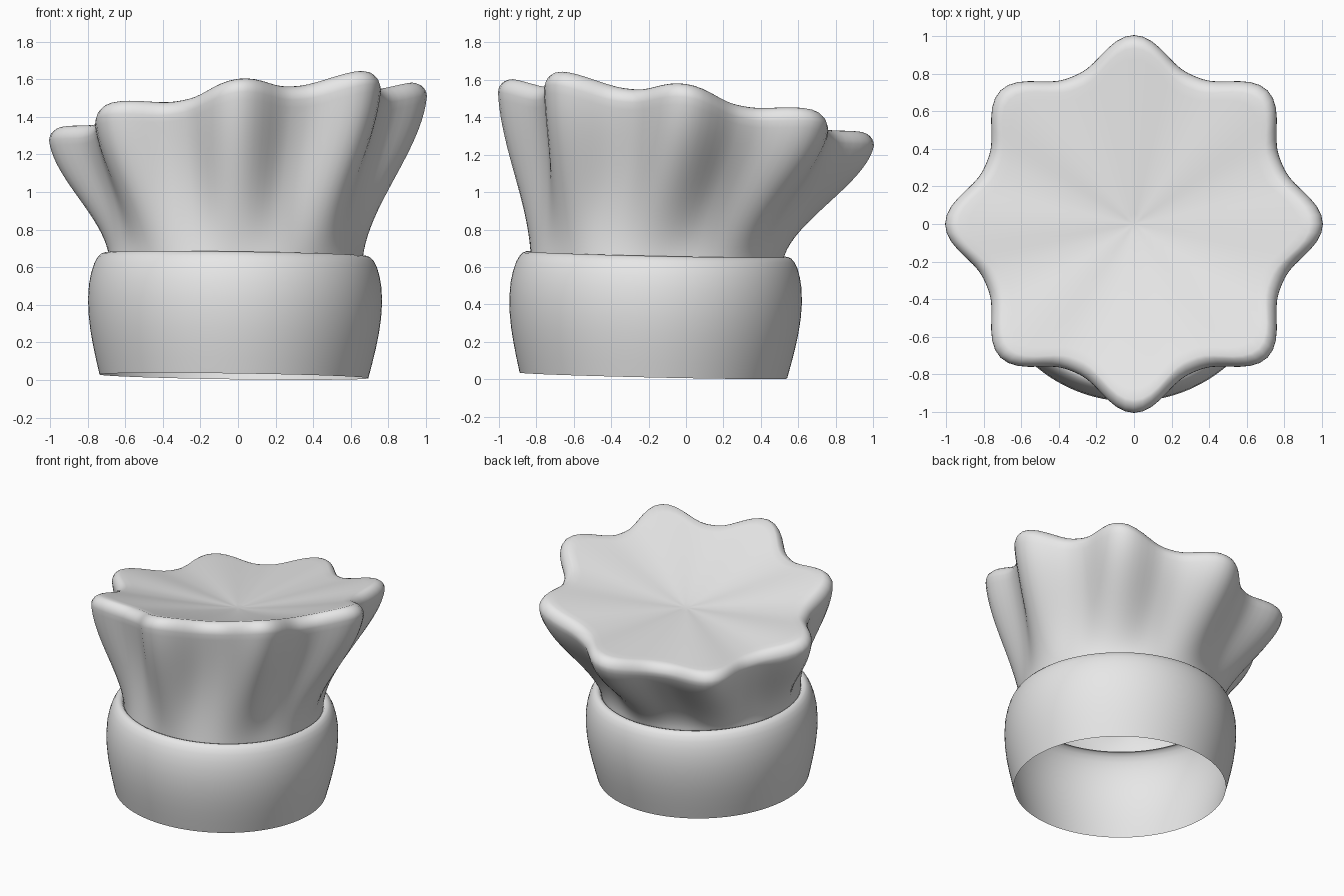
import bpy
import bmesh
from math import cos, sin, pi, tau

old = bpy.data.objects.get("Cube")
if old:
    bpy.data.objects.remove(old)

SEGMENTS = 128
FOLDS = 8

# Single cloth colour
cloth = bpy.data.materials.new("light_grey_cloth")
cloth.use_nodes = True
cloth.diffuse_color = (0.8, 0.8, 0.8, 1)
cloth.node_tree.nodes["Principled BSDF"].inputs["Base Color"].default_value = (0.8, 0.8, 0.8, 1)


def skin(name, rings, centre=None):
    """Bridge closed rings of points into a smooth surface, with an optional centre cap."""
    bm = bmesh.new()
    loops = [[bm.verts.new(p) for p in ring] for ring in rings]
    for low, high in zip(loops, loops[1:]):
        for i in range(SEGMENTS):
            j = (i + 1) % SEGMENTS
            bm.faces.new((low[i], low[j], high[j], high[i]))
    if centre:
        tip = bm.verts.new(centre)
        for i in range(SEGMENTS):
            bm.faces.new((loops[-1][i], loops[-1][(i + 1) % SEGMENTS], tip))
    for face in bm.faces:
        face.smooth = True
    mesh = bpy.data.meshes.new(name)
    bm.to_mesh(mesh)
    bm.free()
    mesh.materials.append(cloth)
    obj = bpy.data.objects.new(name, mesh)
    bpy.context.collection.objects.link(obj)
    return obj


ANGLES = [tau * i / SEGMENTS for i in range(SEGMENTS)]


def band_point(a, r, z):
    """Point on the slightly leaning headband."""
    x, y = r * cos(a), r * sin(a)
    return (x - 0.022 + 0.015 * z, y - 0.175 + 0.03 * z, z - 0.014 * x - 0.022 * y)


def lobe(a):
    """One on a fold crest, zero in the valley between two folds."""
    return ((1 + cos(FOLDS * a)) / 2) ** 1.3


def rim_point(a, inset=0.0, drop=0.0):
    """Point on the tilted, wavy rim."""
    crest = lobe(a)
    r = 0.85 + 0.155 * crest
    x, y = (r - 0.06) * cos(a), (r - 0.06) * sin(a)
    z = 1.46 + 0.125 * x - 0.15 * y - 0.045 * (1 - crest)
    return ((r - inset) * cos(a), (r - inset) * sin(a), z - drop)


# Headband: open below, rolled over at the top into the neck
band_profile = [(0.715, 0.019), (0.735, 0.10), (0.753, 0.18), (0.768, 0.26),
                (0.778, 0.34), (0.782, 0.42), (0.778, 0.50), (0.767, 0.56),
                (0.752, 0.61), (0.735, 0.642), (0.717, 0.661), (0.70, 0.668),
                (0.685, 0.663), (0.675, 0.65)]
skin("headband", [[band_point(a, r, z) for a in ANGLES] for r, z in band_profile])

# Crown wall: from the round neck out to the folded rim
ROUND = 0.07
rings = []
WALL_STEPS = 20
for k in range(WALL_STEPS + 1):
    t = k / WALL_STEPS
    f = 0.75 * t * t * (3 - 2 * t) + 0.25 * t
    ring = []
    for a in ANGLES:
        nx, ny, nz = band_point(a, 0.675, 0.65)
        rx, ry, rz = rim_point(a, 0, ROUND)
        tuck = 0.03 * sin(pi * t) * (1 - lobe(a))
        ring.append((nx + (rx - nx) * f - tuck * cos(a),
                     ny + (ry - ny) * f - tuck * sin(a),
                     nz + (rz - nz) * t))
    rings.append(ring)

# Rounded rim
for k in range(1, 7):
    b = pi / 2 * k / 6
    rings.append([rim_point(a, ROUND * (1 - cos(b)), ROUND * (1 - sin(b))) for a in ANGLES])

# Dished top sinking to the middle
CENTRE_Z = 1.31
TOP_STEPS = 16
for k in range(1, TOP_STEPS):
    s = 1 - k / TOP_STEPS
    ring = []
    for a in ANGLES:
        x, y, z = rim_point(a, ROUND)
        ring.append((x * s, y * s, CENTRE_Z + (z - CENTRE_Z) * s ** 1.2))
    rings.append(ring)
skin("pleated_crown", rings, (0, 0, CENTRE_Z))
